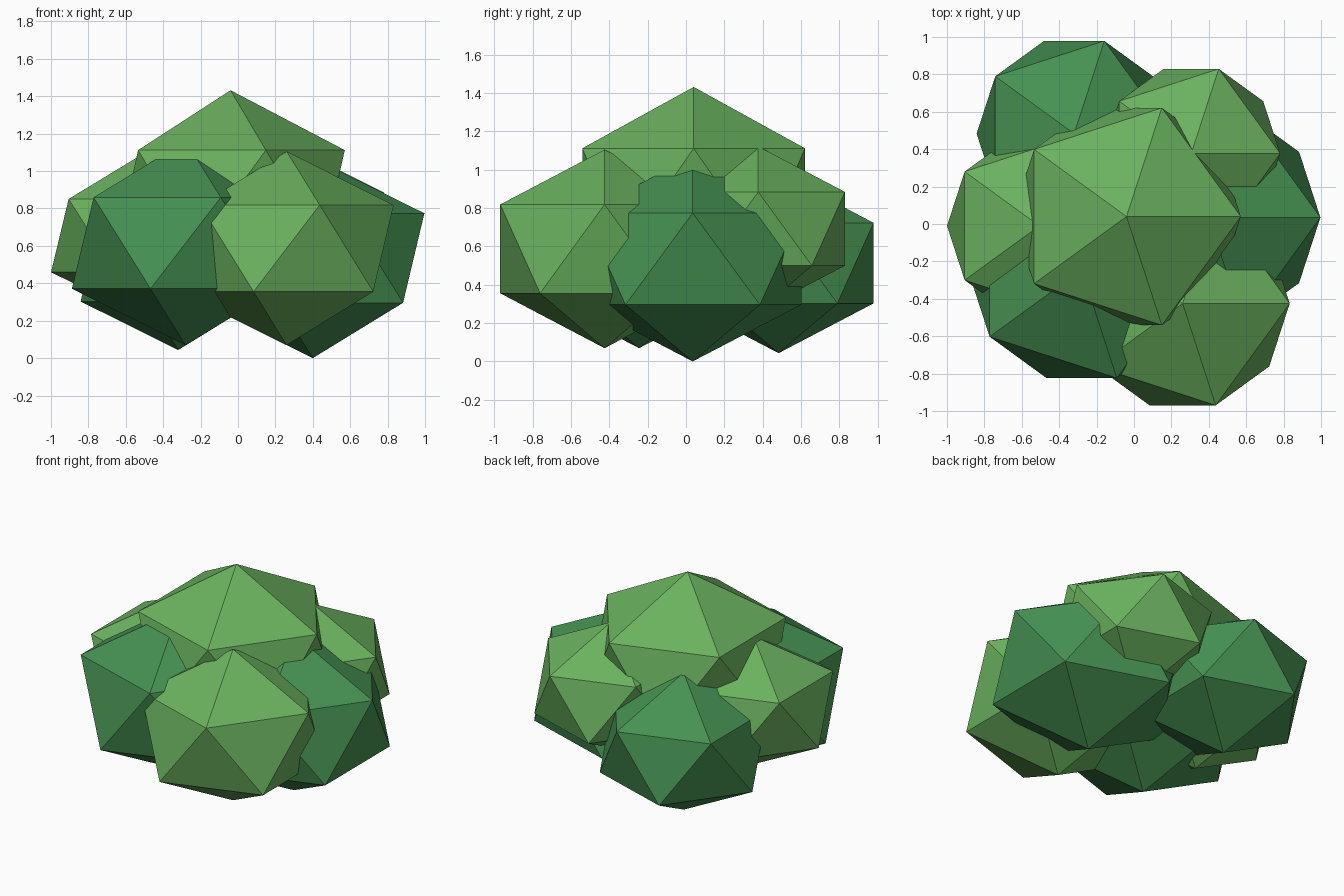
import bpy

cube = bpy.data.objects.get("Cube")
if cube:
    bpy.data.objects.remove(cube, do_unlink=True)


def make_material(name, rgb):
    mat = bpy.data.materials.new(name)
    mat.use_nodes = True
    mat.diffuse_color = (*rgb, 1)
    mat.node_tree.nodes["Principled BSDF"].inputs["Base Color"].default_value = (*rgb, 1)
    return mat


light_green = make_material("light green", (0.145, 0.445, 0.114))
dark_green = make_material("dark green", (0.061, 0.283, 0.084))


def leaf_clump(name, centre, radius, half_height, mat):
    """Flat-shaded icosahedron, slightly squashed in height."""
    bpy.ops.mesh.primitive_ico_sphere_add(subdivisions=1, radius=1, location=centre)
    obj = bpy.context.object
    obj.name = name
    obj.scale = (radius, radius, half_height)
    bpy.ops.object.transform_apply(location=False, rotation=False, scale=True)
    obj.data.materials.append(mat)
    return obj


# Large crown on top
leaf_clump("crown_clump", (-0.04, 0.04, 0.853), 0.683, 0.579, light_green)

# Lighter clumps around the sides
leaf_clump("front_left_clump", (0.26, -0.425, 0.587), 0.64, 0.518, light_green)
leaf_clump("back_left_clump", (0.306, 0.377, 0.692), 0.532, 0.43, light_green)
leaf_clump("right_clump", (-0.506, -0.01, 0.655), 0.552, 0.438, light_green)

# Darker clumps lower down
leaf_clump("left_clump", (0.4, 0.035, 0.535), 0.667, 0.535, dark_green)
leaf_clump("front_right_clump", (-0.28, -0.245, 0.615), 0.68, 0.546, dark_green)
leaf_clump("back_right_clump", (-0.32, 0.483, 0.513), 0.583, 0.47, dark_green)
